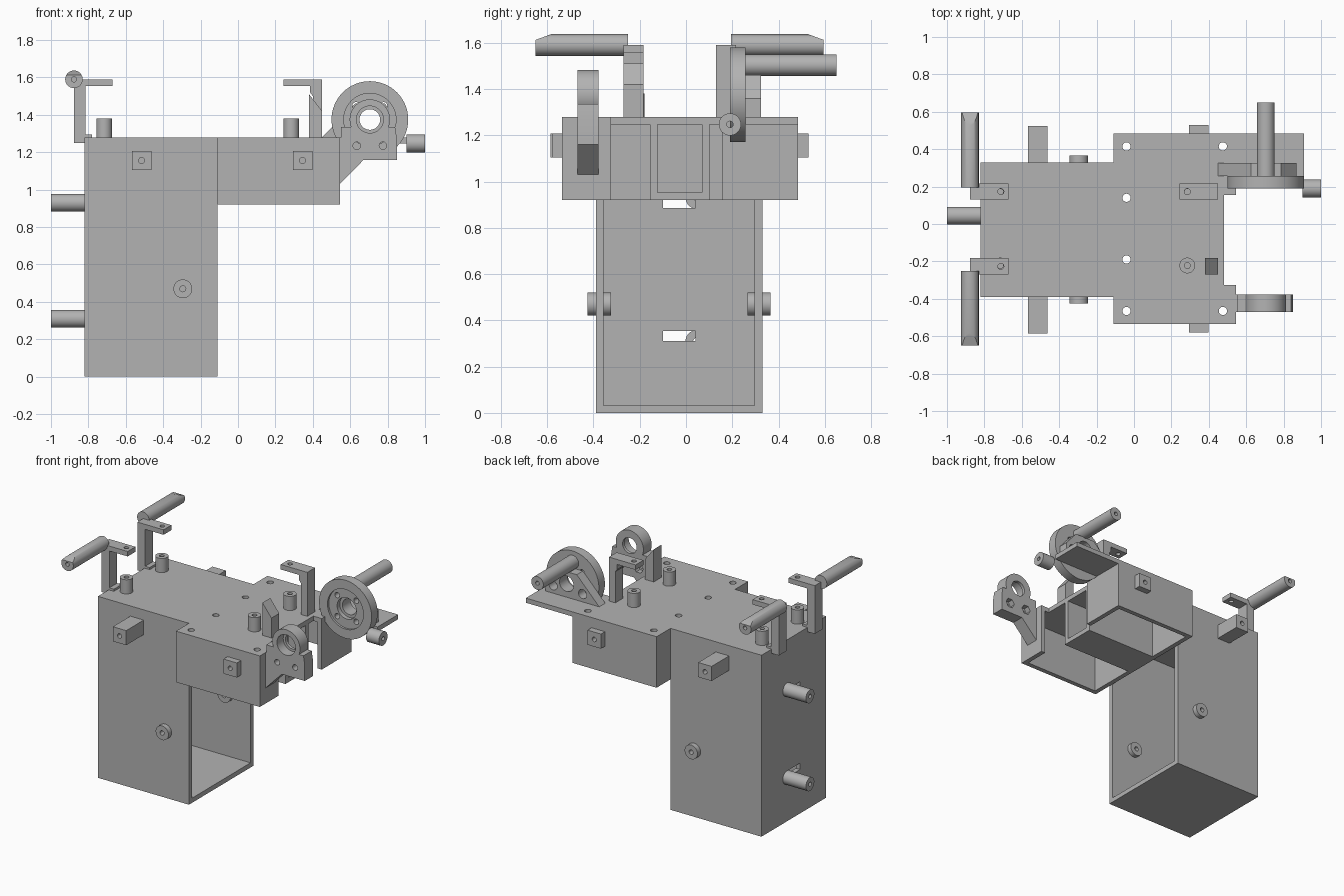
import bpy, bmesh, math
from mathutils import Vector

cube = bpy.data.objects.get("Cube")
if cube:
    bpy.data.objects.remove(cube, do_unlink=True)

grey = bpy.data.materials.new("plain_grey")
grey.use_nodes = True
grey.diffuse_color = (0.45, 0.45, 0.45, 1)
grey.node_tree.nodes["Principled BSDF"].inputs["Base Color"].default_value = (0.45, 0.45, 0.45, 1)

# For each extrusion axis: how profile (a, b) and depth d become x, y, z
PLACE = {"x": lambda a, b, d: (d, a, b),
         "y": lambda a, b, d: (a, d, b),
         "z": lambda a, b, d: (a, b, d)}


def prism(name, axis, pts, d0, d1):
    """Extrude a flat profile along an axis."""
    bm = bmesh.new()
    face = bm.faces.new([bm.verts.new(PLACE[axis](a, b, d0)) for a, b in pts])
    out = bmesh.ops.extrude_face_region(bm, geom=[face])
    step = Vector(PLACE[axis](0, 0, d1 - d0))
    bmesh.ops.translate(bm, vec=step, verts=[v for v in out["geom"] if isinstance(v, bmesh.types.BMVert)])
    bmesh.ops.recalc_face_normals(bm, faces=bm.faces)
    me = bpy.data.meshes.new(name)
    bm.to_mesh(me)
    bm.free()
    me.materials.append(grey)
    ob = bpy.data.objects.new(name, me)
    bpy.context.collection.objects.link(ob)
    return ob


def box(name, x0, x1, y0, y1, z0, z1):
    return prism(name, "z", [(x0, y0), (x1, y0), (x1, y1), (x0, y1)], z0, z1)


def cyl(name, axis, a, b, r, d0, d1, n=40):
    ring = [(a + r * math.cos(math.tau * i / n), b + r * math.sin(math.tau * i / n)) for i in range(n)]
    return prism(name, axis, ring, d0, d1)


def activate(ob):
    bpy.ops.object.select_all(action="DESELECT")
    ob.select_set(True)
    bpy.context.view_layer.objects.active = ob


def cut(ob, *cutters):
    """Subtract cutters and discard them."""
    for c in cutters:
        c.hide_render = True
        activate(ob)
        mod = ob.modifiers.new("cut", "BOOLEAN")
        mod.operation, mod.solver, mod.object = "DIFFERENCE", "EXACT", c
        bpy.ops.object.modifier_apply(modifier=mod.name)
        bpy.data.objects.remove(c, do_unlink=True)
    return ob


def smooth(ob):
    activate(ob)
    bpy.ops.object.shade_smooth_by_angle(angle=math.radians(30))
    return ob


def tube(name, axis, a, b, r, hole, d0, d1):
    ob = cyl(name, axis, a, b, r, d0, d1)
    return smooth(cut(ob, cyl("bore", axis, a, b, hole, d0 - 0.1, d1 + 0.1, 20)))


T = 0.033           # wall thickness
TOP = 1.28          # deck height
LOW = 0.92          # underside of the head
UNDER = TOP - T

# Deck with screw holes
deck = prism("deck", "z", [(-.82, -.39), (-.11, -.39), (-.11, -.535), (.545, -.535), (.545, -.325),
                           (.48, -.325), (.48, .155), (.545, .155), (.545, .257), (.91, .257),
                           (.91, .485), (-.11, .485), (-.11, .33), (-.82, .33)], UNDER, TOP)
for x, ys in ((-.04, (.415, .14, -.19, -.465)), (.475, (.415, -.465))):
    for y in ys:
        cut(deck, cyl("hole", "z", x, y, .022, 1.1, 1.4, 20))

# Tall body, open toward +x
box("body_floor", -.82, -.11, -.39, .33, 0, T)
for label, y in (("front", -.39), ("back", .33 - T)):
    box("body_wall_" + label, -.82, -.11, y, y + T, T, UNDER)
end = box("body_wall_end", -.82, -.82 + T, -.39 + T, .33 - T, T, UNDER)
for z in (.31, .885):
    cut(end, box("slot", -.9, -.7, -.1, .04, z, z + .045))

# End pegs
for label, z in (("lower", .31), ("upper", .93)):
    tube("end_peg_" + label, "x", .045, z, .047, .014, -1, -.8)

# Hollow head, open below, with a central channel
for label, y in (("front", -.535), ("back", .485 - T)):
    box("head_wall_" + label, -.11, .545, y, y + T, LOW, UNDER)
box("head_wall_inner", -.11, -.11 + T, -.535 + T, .485 - T, LOW, UNDER)
box("head_nose_front", .545 - T, .545, -.535 + T, -.325, LOW, UNDER)
box("head_nose_back", .545 - T, .545, .155, .485 - T, LOW, UNDER)
box("channel_floor", -.11 + T, .48, -.156, .102, LOW, LOW + T)
for label, y in (("front", -.156), ("back", .102 - T)):
    box("channel_wall_" + label, -.11 + T, .48, y, y + T, LOW + T, UNDER)

# Square side blocks and round side bosses
for x, front, back in ((-.515, -.39, .33), (.345, -.535, .485)):
    far = .195 if x < 0 else .045
    for label, y0, y1 in (("front", front - far, front), ("back", back, back + far)):
        block = box("side_block_" + label, x - .052, x + .052, y0, y1, 1.105, 1.208)
        cut(block, cyl("hole", "y", x, 1.156, .016, y0 - .05, y1 + .05, 20))
for label, y in (("front", -.425), ("back", .265)):
    tube("side_boss_" + label, "y", -.295, .47, .05, .016, y, y + .1)

# Deck posts
for x in (-.715, .285):
    for y in (-.222, .172):
        tube("deck_post", "z", x, y, .042, .016, TOP, 1.38)

# Raised end arms and their rods
for label, y, tip, root in (("front", -.27, -.65, -.25), ("back", .13, .595, .195)):
    out = 1 if tip > 0 else -1
    arm = prism("end_arm_" + label, "y", [(-.877, 1.25), (-.82, 1.25), (-.82, TOP), (-.78, TOP),
                (-.78, 1.295), (-.815, 1.295), (-.815, 1.555), (-.672, 1.555), (-.672, 1.59),
                (-.877, 1.59)], y, y + .087)
    cut(arm, cyl("hole", "z", -.712, y + .043, .016, 1.5, 1.7, 20))
    rod = cyl("rod_" + label, "y", -.877, 1.59, .047, min(tip, root), max(tip, root))
    cut(rod, prism("bevel", "x", [(tip - out * .075, 1.64), (tip + out * .02, 1.605),
                                  (tip + out * .02, 1.7), (tip - out * .075, 1.7)], -1, -.7),
        cyl("bore", "y", -.877, 1.59, .014, tip - .1, tip + .1, 20))
    smooth(rod)

# Hook arm and broken post near the nose
hook = prism("hook_arm", "y", [(.45, TOP), (.45, 1.59), (.242, 1.59), (.242, 1.555), (.385, 1.555),
                               (.385, 1.52), (.4, 1.5), (.4, TOP)], .13, .217)
cut(hook, cyl("hole", "z", .285, .173, .016, 1.5, 1.7, 20))
prism("wedge_post", "y", [(.38, TOP), (.45, TOP), (.45, 1.42), (.38, 1.51)], -.27, -.183)

# Wheel with stepped hub and ring of holes
WX, WZ = .705, 1.375
wheel = cyl("wheel", "y", WX, WZ, .205, .19, .257, 64)
cut(wheel, cyl("recess", "y", WX, WZ, .14, .1, .205, 48),
    cyl("counterbore", "y", WX, WZ, .075, .1, .235),
    cyl("bore", "y", WX, WZ, .055, .1, .4))
for i in range(4):
    a = math.pi / 4 + i * math.pi / 2
    cut(wheel, cyl("hole", "y", WX + .105 * math.cos(a), WZ + .105 * math.sin(a), .019, .1, .4, 20))
smooth(wheel)

# Wheel support with round openings
support = prism("wheel_support", "y", [(.45, TOP), (.625, 1.46), (.785, 1.46), (.87, 1.36), (.87, TOP)], .257, .325)
cut(support, cyl("bore", "y", WX, WZ, .055, .1, .4))
for x in (.58, .81):
    cut(support, cyl("opening", "y", x, 1.335, .032, .1, .4, 24))
smooth(support)
tube("wheel_shaft", "y", WX, 1.503, .047, .014, .257, .65)
tube("nose_stub", "x", .19, 1.247, .048, .014, .9, 1)

# Front bearing bracket
plate = prism("bearing_plate", "y", [(.545, 1.03), (.672, 1.16), (.85, 1.16), (.85, 1.27), (.84, 1.335),
                                     (.55, 1.335), (.55, TOP), (.52, TOP), (.545, 1.25)], -.47, -.378)
ring = cyl("bearing_ring", "y", WX, WZ, .108, -.47, -.378, 48)
cut(plate, cyl("bore", "y", WX, WZ, .09, -.6, -.3))
for x in (.635, .775):
    cut(plate, cyl("hole", "y", x, 1.235, .02, -.6, -.3, 20),
        cyl("nut_pocket", "y", x, 1.235, .036, -.42, -.3, 6))
cut(ring, cyl("counterbore", "y", WX, WZ, .072, -.6, -.4), cyl("bore", "y", WX, WZ, .055, -.6, -.3))
smooth(plate)
smooth(ring)
